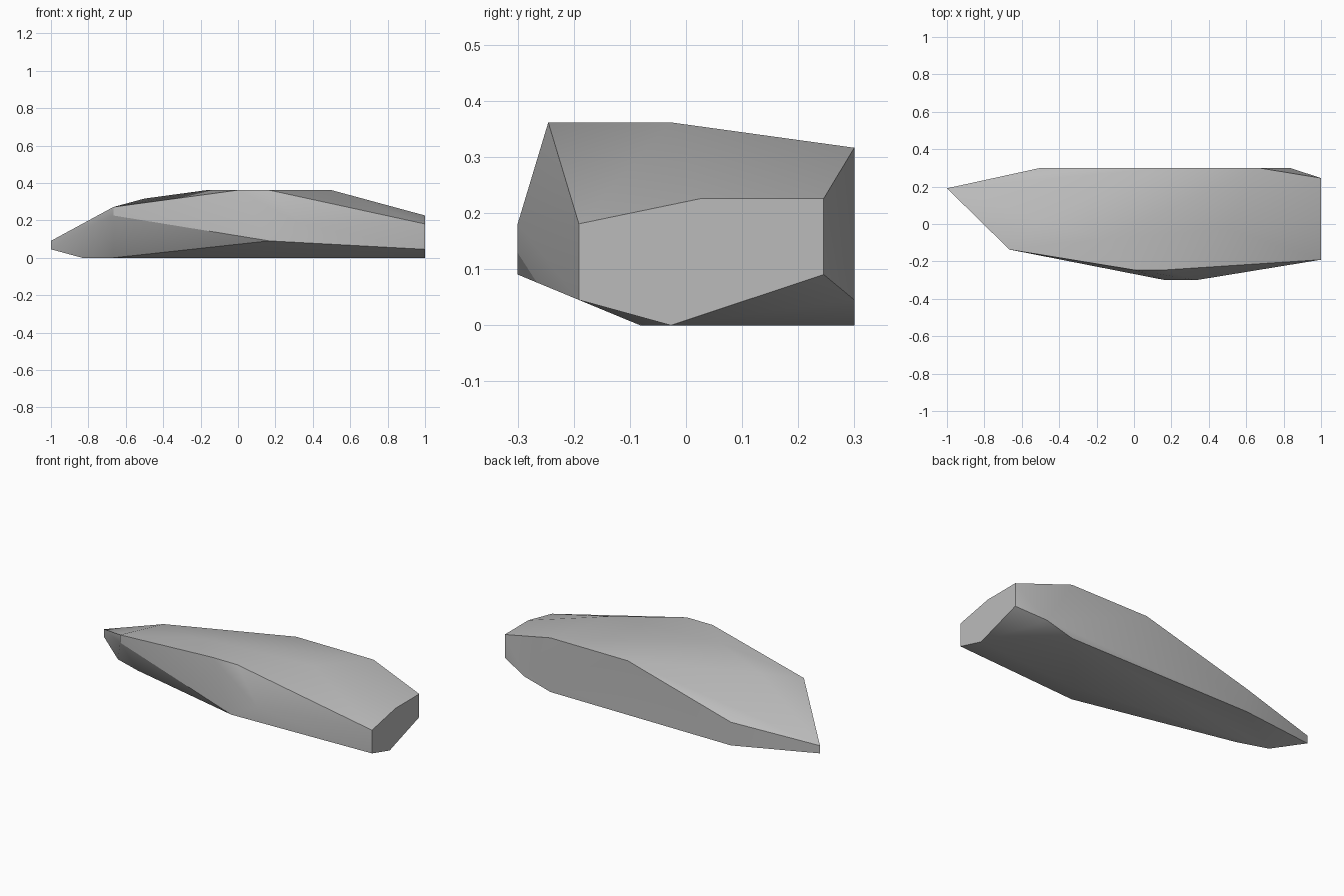
import bpy
import bmesh
import math

default_cube = bpy.data.objects.get("Cube")
if default_cube:
    bpy.data.objects.remove(default_cube, do_unlink=True)

# Plain stone colour
stone_grey = bpy.data.materials.new("stone_grey")
stone_grey.use_nodes = True
colour = (0.5, 0.5, 0.5, 1)
stone_grey.diffuse_color = colour
stone_grey.node_tree.nodes["Principled BSDF"].inputs["Base Color"].default_value = colour

# Corners of the chiselled slab, in grid steps along each axis
corner_groups = {
    "flat_end": [(6, 2, 4), (6, 6, 5), (6, 10, 5), (6, 10, 2), (6, 5, 0), (6, 2, 1)],
    "back_wall": [(-3, 11, 0), (-3, 11, 3), (1, 11, 7), (4, 11, 7), (5, 11, 1), (4, 11, 0)],
    "top": [(0, 1, 8), (1, 1, 8), (3, 5, 8), (-1, 4, 8), (-3, 6, 7)],
    "front_bulge": [(1, 0, 2), (2, 0, 4)],
    "tip": [(-6, 9, 2), (-6, 9, 1), (-4, 3, 6), (-4, 3, 5)],
    "underside": [(-5, 7, 0), (-4, 6, 0), (2, 4, 0)],
}


def grid_to_world(corner):
    """Turn grid steps into a position centred on x and y."""
    across, depth, height = corner
    return (across / 6, (depth / 11 - 0.5) * 0.6, height * 0.0452)


# Wrap the corners in one faceted skin
skin = bmesh.new()
for group in corner_groups.values():
    for corner in group:
        skin.verts.new(grid_to_world(corner))
hull = bmesh.ops.convex_hull(skin, input=skin.verts)
loose = {item for item in hull["geom_interior"] + hull["geom_unused"]
         if isinstance(item, bmesh.types.BMVert)}
bmesh.ops.delete(skin, geom=list(loose), context="VERTS")
bmesh.ops.dissolve_limit(skin, angle_limit=math.radians(1),
                         verts=skin.verts, edges=skin.edges)
bmesh.ops.recalc_face_normals(skin, faces=skin.faces)

mesh = bpy.data.meshes.new("stone_slab")
skin.to_mesh(mesh)
skin.free()
mesh.materials.append(stone_grey)
stone_slab = bpy.data.objects.new("stone_slab", mesh)
bpy.context.collection.objects.link(stone_slab)

# Soft facets with crisp outer edges
bpy.ops.object.select_all(action="DESELECT")
stone_slab.select_set(True)
bpy.context.view_layer.objects.active = stone_slab
bpy.ops.object.shade_smooth_by_angle(angle=math.radians(30))
